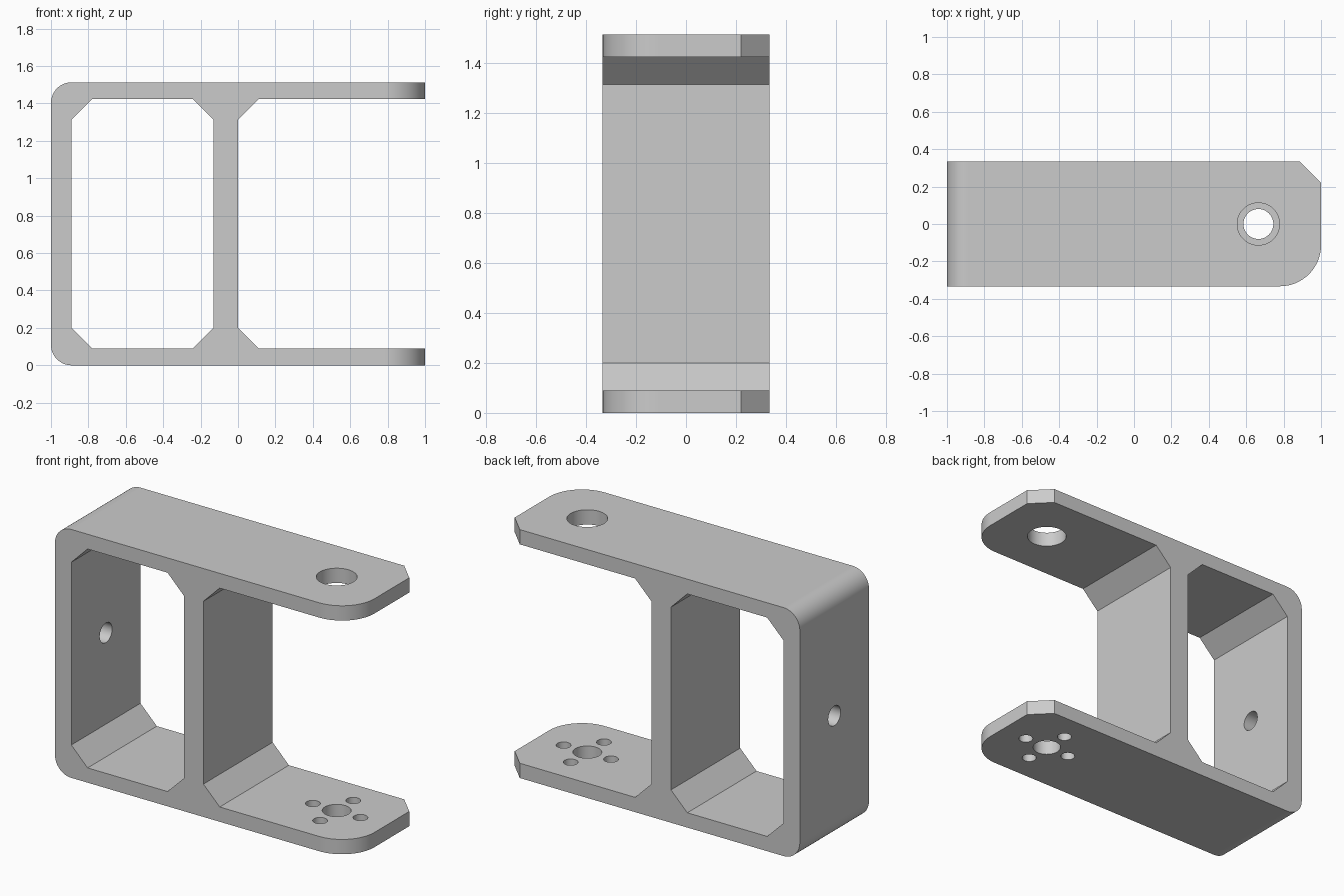
import bpy, bmesh, math
from mathutils import Vector

cube = bpy.data.objects.get("Cube")
if cube:
    bpy.data.objects.remove(cube, do_unlink=True)

# Main dimensions
H, W = 1.513, 0.333            # height, half depth
T, C = 0.09, 0.11              # arm thickness, corner size
HOLE_X = 0.665


def arc(cx, cy, r, start, steps=16):
    """Quarter arc, counter-clockwise from the start angle in degrees."""
    angles = [math.radians(start + 90 * i / steps) for i in range(steps + 1)]
    return [(cx + r * math.cos(a), cy + r * math.sin(a)) for a in angles]


def prism(name, pts, axis, lo, hi):
    """Extrude a 2D outline along an axis (XZ outline for y, XY for z)."""
    place = {"x": lambda u, v, d: (d, u, v),
             "y": lambda u, v, d: (u, d, v),
             "z": lambda u, v, d: (u, v, d)}[axis]
    bm = bmesh.new()
    face = bm.faces.new([bm.verts.new(place(u, v, lo)) for u, v in pts])
    ext = bmesh.ops.extrude_face_region(bm, geom=[face])["geom"]
    shift = Vector(place(0, 0, hi - lo))
    bmesh.ops.translate(bm, vec=shift, verts=[e for e in ext if isinstance(e, bmesh.types.BMVert)])
    bmesh.ops.recalc_face_normals(bm, faces=bm.faces)
    mesh = bpy.data.meshes.new(name)
    bm.to_mesh(mesh)
    bm.free()
    obj = bpy.data.objects.new(name, mesh)
    bpy.context.collection.objects.link(obj)
    return obj


def circle(cx, cy, r, n=48):
    return [(cx + r * math.cos(math.tau * i / n), cy + r * math.sin(math.tau * i / n)) for i in range(n)]


def combine(target, tool, operation="DIFFERENCE"):
    tool.hide_render = True
    mod = target.modifiers.new("cut", "BOOLEAN")
    mod.operation, mod.solver, mod.object = operation, "EXACT", tool
    bpy.context.view_layer.objects.active = target
    bpy.ops.object.modifier_apply(modifier=mod.name)
    bpy.data.objects.remove(tool, do_unlink=True)


# Block with rounded back wall corners
side = [(1, 0), (1, H)] + arc(-1 + C, H - C, C, 90) + arc(-1 + C, C, C, 180)
bracket = prism("bracket", side, "y", -W, W)

# Arm tips: one rounded corner, one chamfered corner
plan = [(-1.2, W + 0.1), (-1.2, -W - 0.1), (0.78, -W - 0.1)] + arc(0.78, -W + 0.22, 0.22, 270)
plan += [(1, 0.22), (0.887, W), (0.887, W + 0.1)]
combine(bracket, prism("tip_outline", plan, "z", -0.1, H + 0.1), "INTERSECT")

# Closed window and open bay, both with sloped inner corners
x0, x1, top = -0.89, -0.132, H - T
window = [(x0 + C, T), (x1 - C, T), (x1, T + C), (x1, top - C),
          (x1 - C, top), (x0 + C, top), (x0, top - C), (x0, T + C)]
bay = [(C, T), (1.2, T), (1.2, top), (C, top), (0, top - C), (0, T + C)]
for name, outline in (("window_cutter", window), ("bay_cutter", bay)):
    combine(bracket, prism(name, outline, "y", -W - 0.1, W + 0.1))

# Top bearing hole, lower shaft hole with its four screw holes, wall hole
combine(bracket, prism("bearing_hole", circle(HOLE_X, 0, 0.113), "z", 1, H + 0.1))
combine(bracket, prism("shaft_hole", circle(HOLE_X, 0, 0.08), "z", -0.1, 0.5))
for dx, dy in ((1, 0), (0, 1), (-1, 0), (0, -1)):
    spot = circle(HOLE_X + 0.16 * dx, 0.16 * dy, 0.041, 32)
    combine(bracket, prism("screw_hole", spot, "z", -0.1, 0.5))
combine(bracket, prism("wall_hole", circle(0, H / 2, 0.06, 32), "x", -1.1, -0.7))

# Plain grey material
grey = bpy.data.materials.new("light_grey")
grey.use_nodes = True
colour = (0.6, 0.6, 0.6, 1)
grey.diffuse_color = colour
grey.node_tree.nodes["Principled BSDF"].inputs["Base Color"].default_value = colour
bracket.data.materials.clear()
bracket.data.materials.append(grey)

# Smooth curves, sharp edges
bpy.ops.object.select_all(action="DESELECT")
bracket.select_set(True)
bpy.context.view_layer.objects.active = bracket
bpy.ops.object.shade_smooth_by_angle(angle=math.radians(30))
weighted = bracket.modifiers.new("weighted_normals", "WEIGHTED_NORMAL")
weighted.keep_sharp = True
